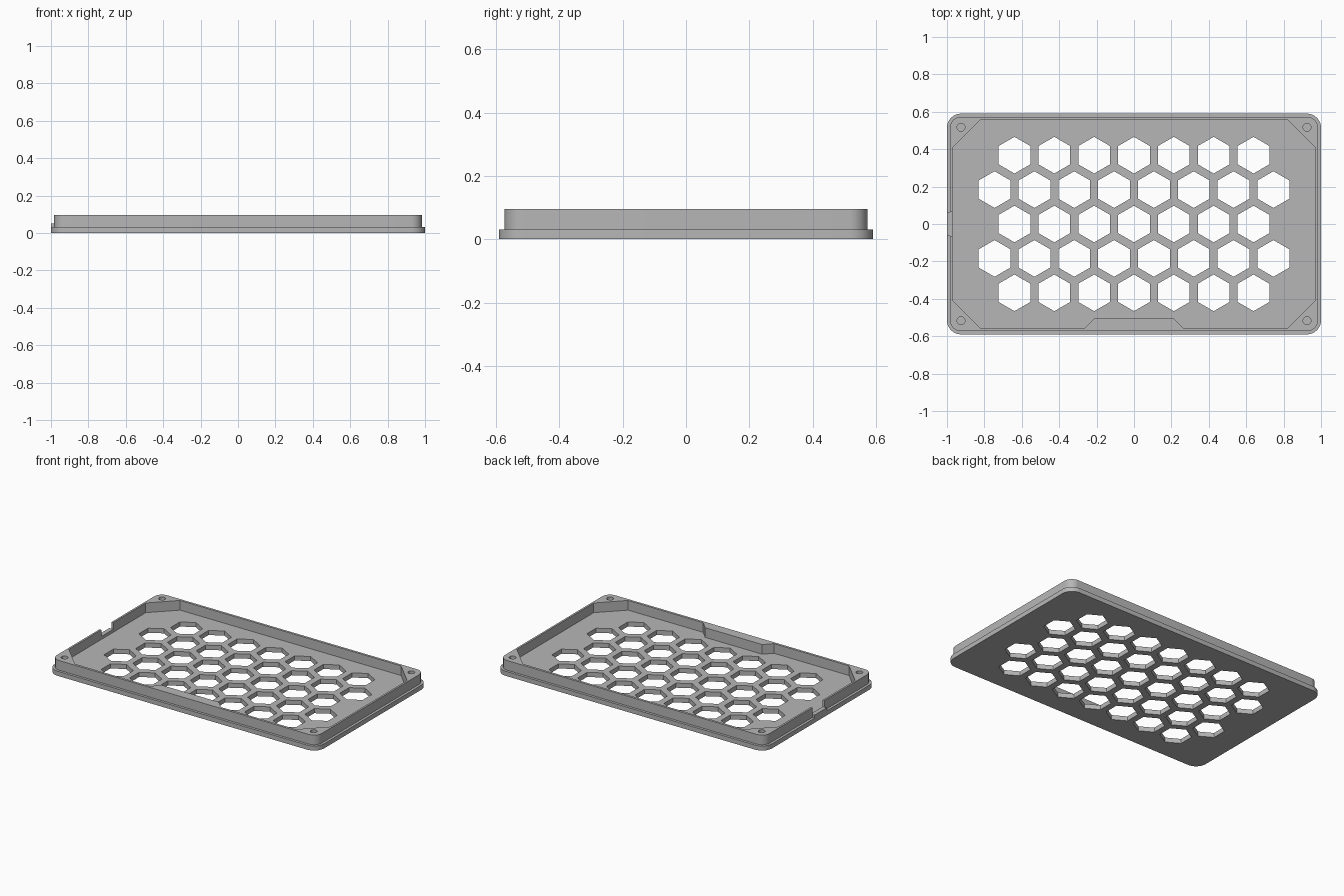
import bpy, bmesh
from math import sin, cos, pi, radians

cube = bpy.data.objects.get("Cube")
if cube:
    bpy.data.objects.remove(cube, do_unlink=True)

PLATE_TOP, LEDGE, RIM_TOP = 0.031, 0.051, 0.096

grey = bpy.data.materials.new("matte grey")
grey.use_nodes = True
colour = (0.47, 0.47, 0.47, 1)
grey.diffuse_color = colour
grey.node_tree.nodes["Principled BSDF"].inputs["Base Color"].default_value = colour


def ring(x, y, r, n, start=0.0):
    """Regular polygon outline."""
    return [(x + r * cos(start + 2 * pi * i / n), y + r * sin(start + 2 * pi * i / n)) for i in range(n)]


def rounded(hx, hy, r, steps=10):
    """Rounded rectangle outline."""
    pts = []
    for k, (sx, sy) in enumerate([(1, 1), (-1, 1), (-1, -1), (1, -1)]):
        for i in range(steps + 1):
            a = pi / 2 * (k + i / steps)
            pts.append((sx * (hx - r) + r * cos(a), sy * (hy - r) + r * sin(a)))
    return pts


def box(x0, x1, y0, y1):
    return [(x0, y0), (x1, y0), (x1, y1), (x0, y1)]


def prisms(name, outlines, z0, z1):
    """One object holding an upright prism for each outline."""
    bm = bmesh.new()
    for pts in outlines:
        low = [bm.verts.new((x, y, z0)) for x, y in pts]
        high = [bm.verts.new((x, y, z1)) for x, y in pts]
        bm.faces.new(low[::-1])
        bm.faces.new(high)
        n = len(pts)
        for i in range(n):
            j = (i + 1) % n
            bm.faces.new((low[i], low[j], high[j], high[i]))
    bmesh.ops.recalc_face_normals(bm, faces=bm.faces)
    mesh = bpy.data.meshes.new(name)
    bm.to_mesh(mesh)
    bm.free()
    mesh.materials.append(grey)
    obj = bpy.data.objects.new(name, mesh)
    bpy.context.collection.objects.link(obj)
    return obj


def combine(target, other, operation):
    """Apply a boolean and discard the helper."""
    mod = target.modifiers.new("cut", 'BOOLEAN')
    mod.operation, mod.solver, mod.object = operation, 'EXACT', other
    bpy.context.view_layer.objects.active = target
    bpy.ops.object.modifier_apply(modifier=mod.name)
    bpy.data.objects.remove(other, do_unlink=True)


# Base plate with the raised rim block and the small side ledge
cover = prisms("vented_cover", [rounded(1, 0.59, 0.075)], 0, PLATE_TOP)
combine(cover, prisms("rim", [rounded(0.983, 0.573, 0.058)], 0.015, RIM_TOP), 'UNION')
combine(cover, prisms("ledge", [box(-1, -0.96, -0.064, 0.064)], 0.015, LEDGE), 'UNION')

# Cavity: chamfered corners leave screw posts, and the front wall has a thick pad
IX, IY, CH = 0.97, 0.557, 0.15
cavity = [(IX, -IY + CH), (IX, IY - CH), (IX - CH, IY), (CH - IX, IY),
          (-IX, IY - CH), (-IX, -IY + CH), (CH - IX, -IY),
          (-0.263, -IY), (-0.212, -0.505), (0.212, -0.505), (0.263, -IY), (IX - CH, -IY)]
combine(cover, prisms("cavity", [cavity], PLATE_TOP, 0.2), 'DIFFERENCE')

# Notch in the right wall above the ledge
combine(cover, prisms("notch", [box(-1.1, -0.94, -0.064, 0.064)], LEDGE, 0.2), 'DIFFERENCE')

# Blind screw holes in the corner posts
screws = [ring(sx * 0.925, sy * 0.517, 0.021, 24) for sx in (-1, 1) for sy in (-1, 1)]
combine(cover, prisms("screw_holes", screws, PLATE_TOP, 0.2), 'DIFFERENCE')

# Staggered hexagonal vents: rows of seven and eight
vents = []
for row in range(-2, 3):
    count = 7 if row % 2 == 0 else 8
    for i in range(count):
        vents.append(ring((i - (count - 1) / 2) * 0.213, row * 0.184, 0.098, 6, pi / 6))
combine(cover, prisms("vents", vents, -0.1, 0.2), 'DIFFERENCE')

# Smooth the rounded corners, keep the edges crisp
bpy.ops.object.select_all(action='DESELECT')
cover.select_set(True)
bpy.context.view_layer.objects.active = cover
bpy.ops.object.shade_smooth_by_angle(angle=radians(30))
